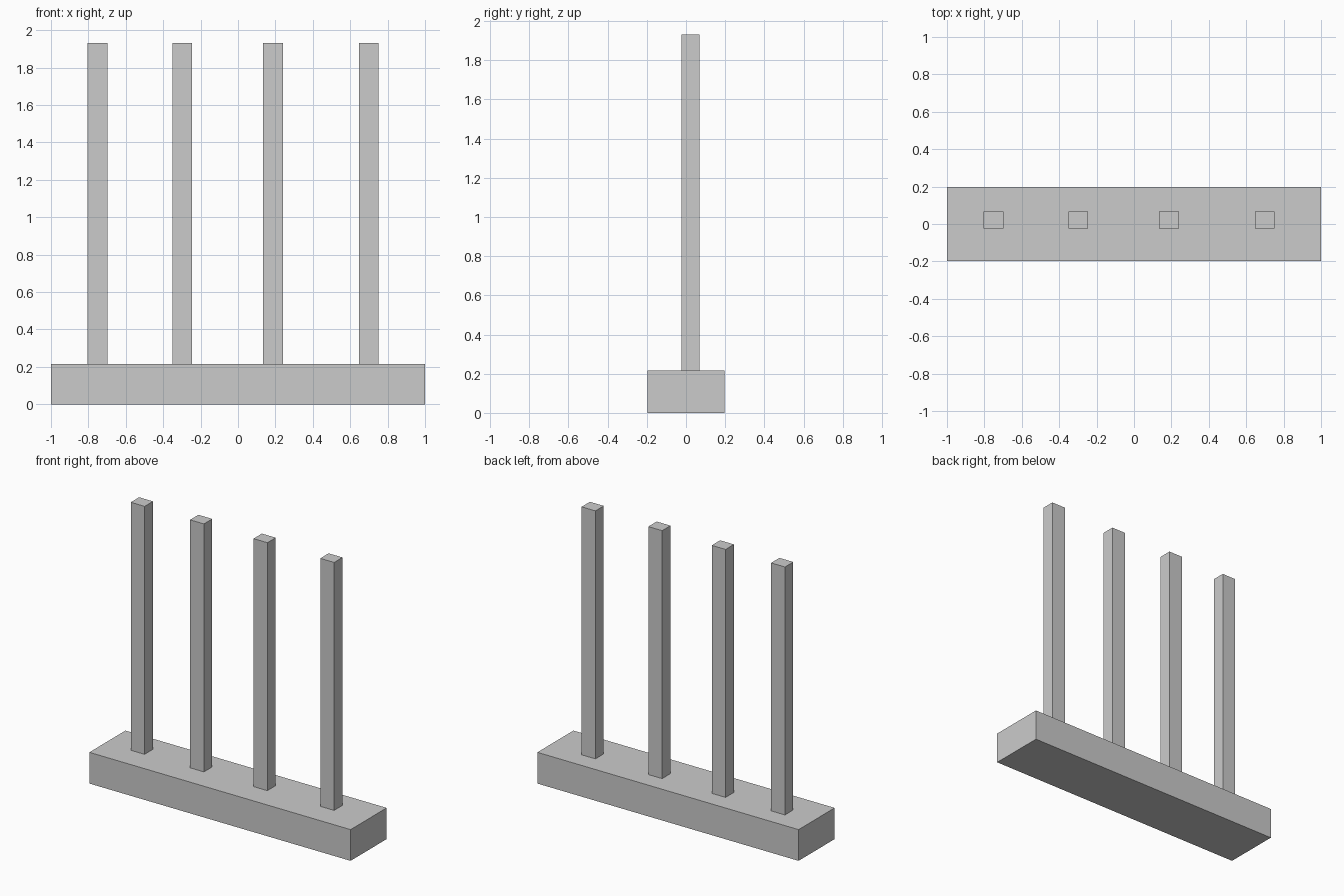
import bpy

if "Cube" in bpy.data.objects:
    bpy.data.objects.remove(bpy.data.objects["Cube"])


def box(name, x0, x1, y0, y1, z0, z1):
    """Add an axis-aligned box spanning the given limits."""
    bpy.ops.mesh.primitive_cube_add(
        size=1, location=((x0 + x1) / 2, (y0 + y1) / 2, (z0 + z1) / 2))
    ob = bpy.context.object
    ob.name = name
    ob.scale = (x1 - x0, y1 - y0, z1 - z0)
    bpy.ops.object.transform_apply(location=False, rotation=False, scale=True)
    return ob


BASE_TOP = 0.216
POST_TOP = 1.932
POST_WIDTH = 0.106

# Base beam
box("base", -1, 1, -0.197, 0.197, 0, BASE_TOP)

# Four upright posts, slightly behind the centre line and unevenly spaced
for i, x in enumerate((-0.752, -0.298, 0.188, 0.699), 1):
    box(f"post_{i}", x - POST_WIDTH / 2, x + POST_WIDTH / 2,
        -0.023, 0.068, BASE_TOP, POST_TOP)
